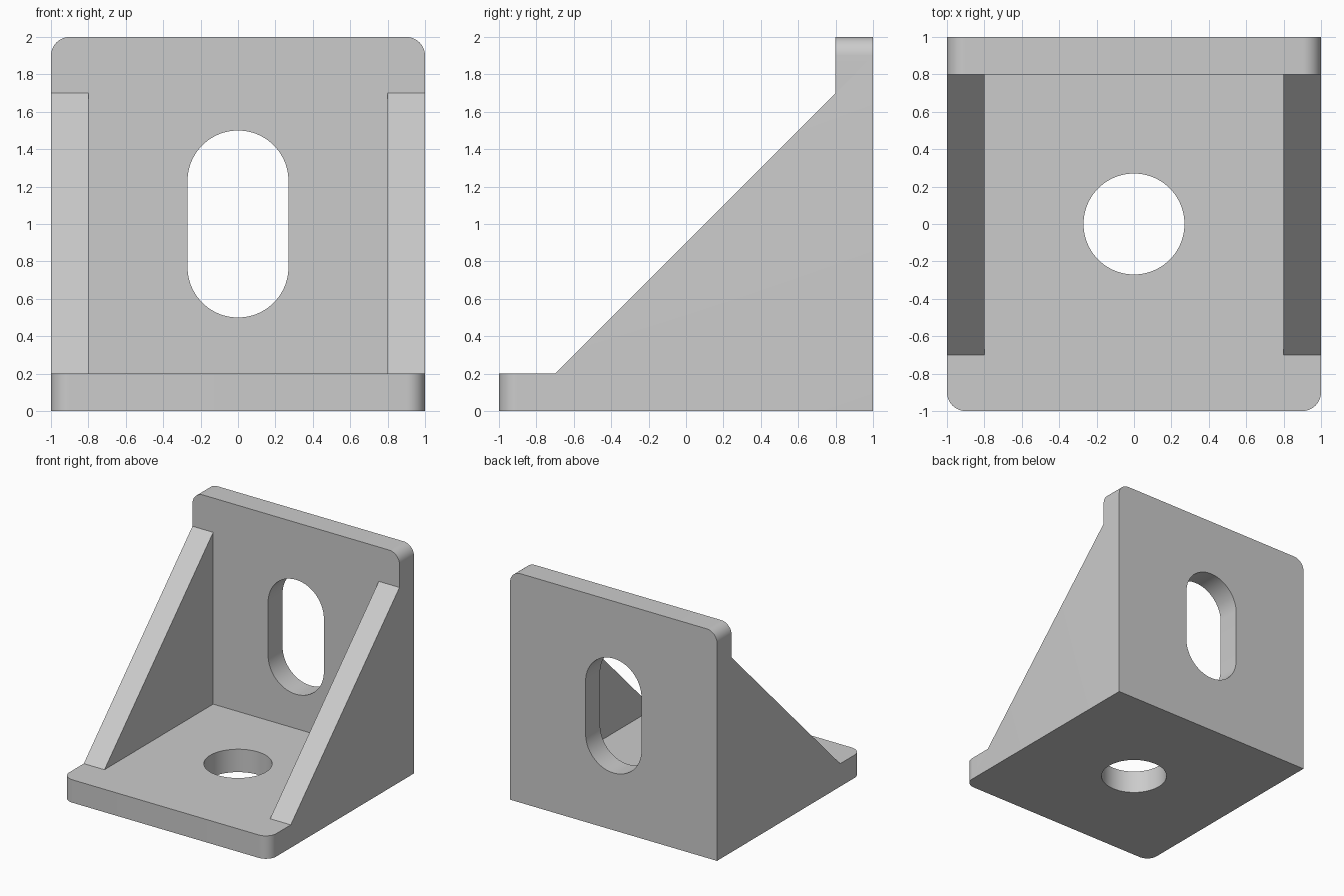
import bpy, bmesh, math

cube = bpy.data.objects.get("Cube")
if cube:
    bpy.data.objects.remove(cube, do_unlink=True)

grey = bpy.data.materials.new("light_grey")
grey.use_nodes = True
grey.diffuse_color = (0.6, 0.6, 0.6, 1)
grey.node_tree.nodes["Principled BSDF"].inputs["Base Color"].default_value = (0.6, 0.6, 0.6, 1)


def add_object(name, bm):
    mesh = bpy.data.meshes.new(name)
    bmesh.ops.recalc_face_normals(bm, faces=bm.faces)
    bm.to_mesh(mesh)
    bm.free()
    mesh.materials.append(grey)
    obj = bpy.data.objects.new(name, mesh)
    bpy.context.collection.objects.link(obj)
    return obj


# Bracket body: side profile (y, z) swept across x, with gussets only at the ends
profile = [(-1, 0), (1, 0), (1, 2), (0.8, 2), (0.8, 1.7), (0.8, 0.2), (-0.7, 0.2), (-1, 0.2)]
with_gusset = [0, 1, 2, 3, 4, 6, 7]
plates_only = list(range(8))
stations = [-1, -0.8, 0.8, 1]

bm = bmesh.new()
rows = [[bm.verts.new((x, y, z)) for y, z in profile] for x in stations]
for a, b, outline in zip(rows, rows[1:], (with_gusset, plates_only, with_gusset)):
    for i, j in zip(outline, outline[1:] + outline[:1]):
        bm.faces.new((a[i], a[j], b[j], b[i]))
for row in (rows[0], rows[-1]):
    bm.faces.new([row[i] for i in with_gusset])
for row in rows[1:3]:
    bm.faces.new([row[i] for i in (4, 5, 6)])
bmesh.ops.delete(bm, geom=[v for v in bm.verts if not v.link_faces], context='VERTS')
bmesh.ops.recalc_face_normals(bm, faces=bm.faces)
bmesh.ops.dissolve_limit(bm, angle_limit=0.01, verts=bm.verts, edges=bm.edges)


# Rounded free corners of both plates
def is_corner(edge):
    p, q = (v.co for v in edge.verts)
    if abs(p.x) < 0.99 or abs(p.x - q.x) > 0.01:
        return False
    front = max(p.y, q.y) < -0.99
    top = min(p.z, q.z) > 1.99
    return front or top


bmesh.ops.bevel(bm, geom=[e for e in bm.edges if is_corner(e)], offset=0.1,
                segments=10, profile=0.5, affect='EDGES')
body = add_object("corner_bracket", bm)


# Holes: a round one in the base, a slot in the back plate
def hole_cutter(name, radius, stretch, place):
    bm = bmesh.new()
    n = 64
    ring = []
    for k in range(n):
        a = 2 * math.pi * (k + 0.5) / n
        shift = math.copysign(stretch, math.sin(a))
        ring.append([bm.verts.new(place(radius * math.cos(a), radius * math.sin(a) + shift, d))
                     for d in (-0.2, 0.2)])
    for p, q in zip(ring, ring[1:] + ring[:1]):
        bm.faces.new((p[0], q[0], q[1], p[1]))
    for side in (0, 1):
        bm.faces.new([p[side] for p in ring])
    cutter = add_object(name, bm)
    cutter.hide_render = True
    mod = body.modifiers.new(name, 'BOOLEAN')
    mod.operation = 'DIFFERENCE'
    mod.solver = 'EXACT'
    mod.object = cutter
    return cutter


cutters = [
    hole_cutter("base_hole_cutter", 0.27, 0, lambda u, v, d: (u, v, 0.1 + d)),
    hole_cutter("back_slot_cutter", 0.27, 0.23, lambda u, v, d: (u, 0.9 + d, 1 + v)),
]

# Apply the cuts, then smooth only the round surfaces
bpy.ops.object.select_all(action='DESELECT')
body.select_set(True)
bpy.context.view_layer.objects.active = body
for mod in list(body.modifiers):
    bpy.ops.object.modifier_apply(modifier=mod.name)
for cutter in cutters:
    bpy.data.objects.remove(cutter, do_unlink=True)
bpy.ops.object.shade_smooth_by_angle(angle=math.radians(30))
